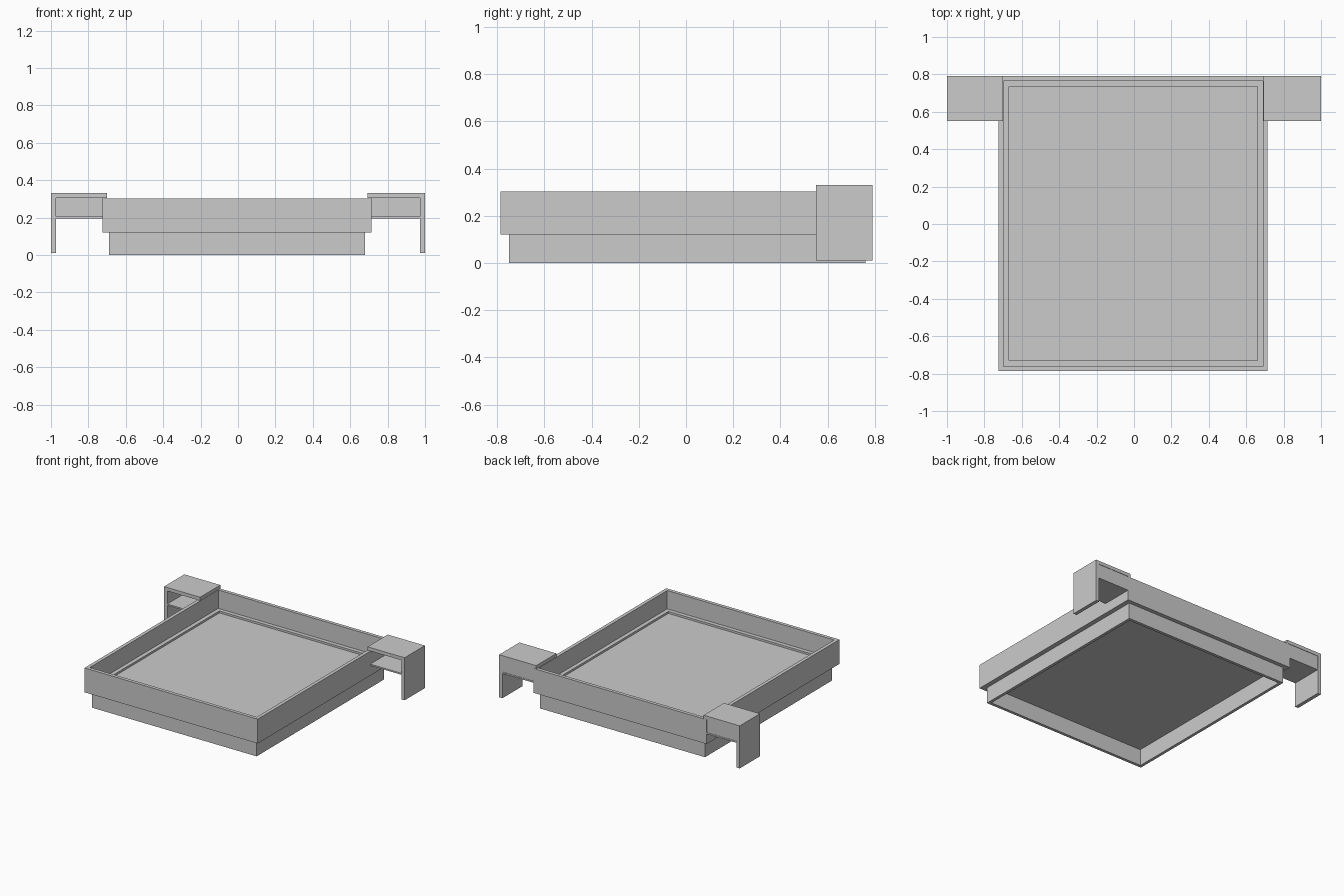
import bpy
import bmesh

cube = bpy.data.objects.get("Cube")
if cube:
    bpy.data.objects.remove(cube, do_unlink=True)

grey = bpy.data.materials.new("light grey")
grey.use_nodes = True
colour = (0.6, 0.6, 0.6, 1)
grey.diffuse_color = colour
grey.node_tree.nodes["Principled BSDF"].inputs["Base Color"].default_value = colour


def finish(name, bm):
    bmesh.ops.recalc_face_normals(bm, faces=bm.faces)
    mesh = bpy.data.meshes.new(name)
    bm.to_mesh(mesh)
    bm.free()
    mesh.materials.append(grey)
    obj = bpy.data.objects.new(name, mesh)
    bpy.context.collection.objects.link(obj)
    return obj


def box(name, x0, x1, y0, y1, z0, z1):
    bm = bmesh.new()
    bmesh.ops.create_cube(bm, size=1)
    for v in bm.verts:
        v.co = (x1 if v.co.x > 0 else x0,
                y1 if v.co.y > 0 else y0,
                z1 if v.co.z > 0 else z0)
    return finish(name, bm)


def ring(name, x0, x1, y0, y1, wall, z0, z1):
    """Rectangular border with mitred corners."""
    bm = bmesh.new()

    def loop(inset, z):
        a, b, c, d = x0 + inset, x1 - inset, y0 + inset, y1 - inset
        return [bm.verts.new((x, y, z)) for x, y in ((a, c), (b, c), (b, d), (a, d))]

    loops = [loop(0, z0), loop(0, z1), loop(wall, z1), loop(wall, z0)]
    for k in range(4):
        p, q = loops[k], loops[(k + 1) % 4]
        for i in range(4):
            j = (i + 1) % 4
            bm.faces.new((p[i], p[j], q[j], q[i]))
    return finish(name, bm)


def extrude_profile(name, points, y0, y1):
    bm = bmesh.new()
    face = bm.faces.new([bm.verts.new((x, y0, z)) for x, z in points])
    out = bmesh.ops.extrude_face_region(bm, geom=[face])
    for v in out["geom"]:
        if isinstance(v, bmesh.types.BMVert):
            v.co.y = y1
    return finish(name, bm)


# Bed: recessed plinth, surrounding rails, inner ledge and mattress board
ring("plinth", -0.69, 0.68, -0.75, 0.76, 0.022, 0, 0.12)
ring("bed_rails", -0.725, 0.715, -0.787, 0.79, 0.026, 0.12, 0.303)
ring("inner_ledge", -0.699, 0.689, -0.761, 0.764, 0.03, 0.12, 0.165)
box("mattress_board", -0.669, 0.659, -0.731, 0.734, 0.125, 0.15)

# Bedside tables: folded top and side, foot, shelf and back panel
front, back = 0.55, 0.79
for side, s, top_end, rail in (("left", 1, 0.692, 0.715), ("right", -1, 0.7, 0.725)):
    extrude_profile(side + "_table_top_and_side",
                    [(s * x, z) for x, z in ((top_end, 0.33), (1, 0.33), (1, 0.113),
                                             (0.973, 0.113), (0.973, 0.304), (top_end, 0.304))],
                    front, back)
    for part, a, b, y0, y1, z0, z1 in (
            ("foot", 0.973, 1, front, back, 0.01, 0.113),
            ("shelf", rail, 0.973, front, back, 0.195, 0.206),
            ("back_panel", rail, 0.973, back - 0.015, back - 0.003, 0.206, 0.304)):
        box(f"{side}_table_{part}", min(s * a, s * b), max(s * a, s * b), y0, y1, z0, z1)
